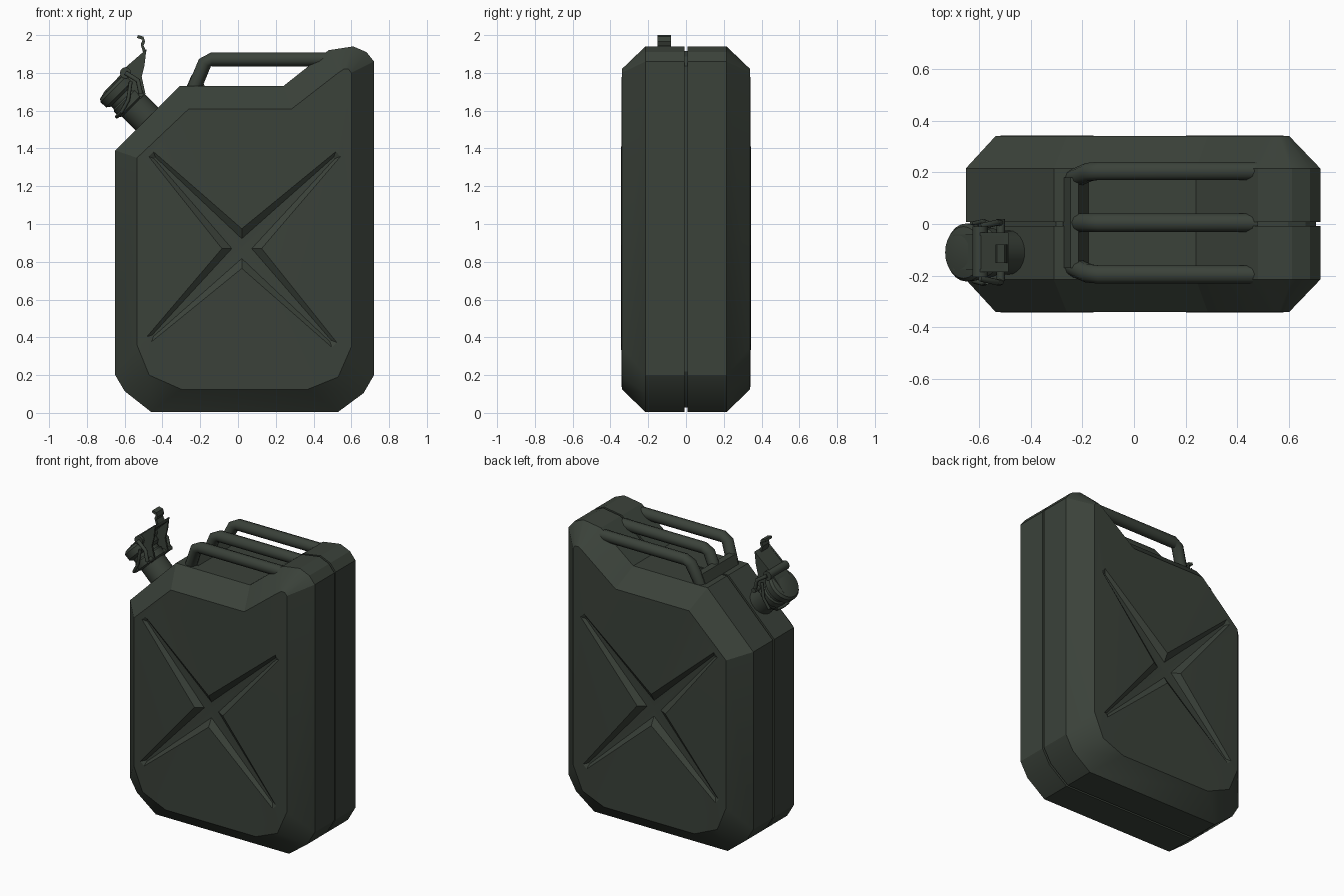
import bpy, bmesh, math
from mathutils import Vector

if "Cube" in bpy.data.objects:
    bpy.data.objects.remove(bpy.data.objects["Cube"], do_unlink=True)

paint = bpy.data.materials.new("dark olive paint")
paint.use_nodes = True
COLOUR = (0.043, 0.054, 0.042, 1)
paint.diffuse_color = COLOUR
paint.node_tree.nodes["Principled BSDF"].inputs["Base Color"].default_value = COLOUR


def finish(name, bm, angle=35):
    """Turn a bmesh into a painted object with sharp edges kept."""
    bmesh.ops.recalc_face_normals(bm, faces=bm.faces)
    mesh = bpy.data.meshes.new(name)
    bm.to_mesh(mesh)
    bm.free()
    mesh.materials.append(paint)
    ob = bpy.data.objects.new(name, mesh)
    bpy.context.collection.objects.link(ob)
    bpy.ops.object.select_all(action='DESELECT')
    ob.select_set(True)
    bpy.context.view_layer.objects.active = ob
    bpy.ops.object.shade_smooth_by_angle(angle=math.radians(angle))
    return ob


def bridge(bm, a, b):
    for i in range(len(a)):
        j = (i + 1) % len(a)
        bm.faces.new((a[i], a[j], b[j], b[i]))


def tube(name, points, radius, sides=10, closed=False):
    """Sweep a round section along a path."""
    pts = [Vector(p) for p in points]
    n = len(pts)
    bm = bmesh.new()
    rings = []
    for i, p in enumerate(pts):
        before = pts[i - 1] if i or closed else p
        after = pts[(i + 1) % n] if i < n - 1 or closed else p
        d = (after - before).normalized()
        ref = Vector((0, 1, 0)) if abs(d.y) < 0.9 else Vector((0, 0, 1))
        u = d.cross(ref).normalized()
        v = d.cross(u)
        rings.append([bm.verts.new(p + radius * (math.cos(t) * u + math.sin(t) * v))
                      for t in (math.tau * k / sides for k in range(sides))])
    for i in range(n if closed else n - 1):
        bridge(bm, rings[i], rings[(i + 1) % n])
    if not closed:
        bm.faces.new(rings[0])
        bm.faces.new(rings[-1])
    return finish(name, bm, 50)


def plate(name, outline, y0, y1):
    """Extrude an x-z outline between two depths."""
    bm = bmesh.new()
    a, b = ([bm.verts.new((x, y, z)) for x, z in outline] for y in (y0, y1))
    bridge(bm, a, b)
    bm.faces.new(a)
    bm.faces.new(b)
    return finish(name, bm)


# Can body: one pressed half shell, mirrored across the seam
outer = [(-.65, 1.39), (-.65, .2), (-.6, .115), (-.46, .005), (.53, .005), (.665, .105), (.72, .2),
         (.72, 1.86), (.68, 1.91), (.61, 1.94), (.48, 1.92), (.24, 1.73), (-.31, 1.73)]
inner = [(-.535, 1.35), (-.535, .36), (-.47, .2), (-.3, .125), (.37, .125), (.53, .19), (.6, .35),
         (.6, 1.8), (.585, 1.82), (.56, 1.82), (.53, 1.8), (.285, 1.61), (-.26, 1.61)]
mid = Vector((.03, .95))
groove = [mid + (Vector(p) - mid) * .975 for p in outer]
bm = bmesh.new()
layers = [[bm.verts.new((p[0], y, p[1])) for p in ring]
          for ring, y in ((inner, -.34), (outer, -.215), (outer, -.007), (groove, -.007), (groove, 0))]
for a, b in zip(layers, layers[1:]):
    bridge(bm, a, b)

# Pressed cross recess in the panel
hub = Vector((.02, .87))
tips = [(.53, 1.37), (.51, .36), (-.47, .39), (-.46, 1.37)]
notches = [(.125, .87), (.02, .765), (-.085, .87), (.02, .975)]
rim, floor = [], []
for tip, notch in zip(tips, notches):
    arm = Vector(tip) - hub
    side = Vector((-arm.y, arm.x)).normalized()
    for s in (1, -1):
        r = hub + arm + side * s * .018
        f = hub + arm * .96 + side * s * .005
        rim.append(bm.verts.new((r.x, -.343, r.y)))
        floor.append(bm.verts.new((f.x, -.328, f.y)))
    f = hub + (Vector(notch) - hub) * .5
    rim.append(bm.verts.new((notch[0], -.34, notch[1])))
    floor.append(bm.verts.new((f.x, -.31, f.y)))
bridge(bm, rim, floor)
centre = bm.verts.new((hub.x, -.308, hub.y))
for i, v in enumerate(floor):
    bm.faces.new((v, floor[(i + 1) % len(floor)], centre))
edges = [bm.edges.get((ring[i - 1], ring[i])) for ring in (rim, layers[0]) for i in range(len(ring))]
bmesh.ops.triangle_fill(bm, use_beauty=True, edges=edges, normal=(0, -1, 0))
body = finish("can_body", bm, 25)
mirror = body.modifiers.new("other half", 'MIRROR')
mirror.use_axis = (False, True, False)

# Three carrying handles with sloping legs
for name, y in (("back", .205), ("middle", .005), ("front", -.195)):
    tube(name + "_handle", [(.48, y, 1.872), (-.14, y, 1.872), (-.175, y * .98, 1.855),
                            (-.235, y * .85, 1.71)], .037)

# Foot joining the handle legs
plate("handle_foot", [(-.275, 1.72), (-.245, 1.79), (-.215, 1.8), (-.17, 1.72)], -.17, .18)

# Spout and cap, turned around an axis square to the sloping shoulder
base = Vector((-.4825, -.11, 1.5575))
axis = Vector((-1, 0, 1)).normalized()
across = Vector((1, 0, 1)).normalized()


def turned(name, profile, sides=24):
    bm = bmesh.new()
    rings = [[bm.verts.new(base + axis * h + r * (math.cos(t) * across + math.sin(t) * Vector((0, 1, 0))))
              for t in (math.tau * k / sides for k in range(sides))] for r, h in profile]
    for a, b in zip(rings, rings[1:]):
        bridge(bm, a, b)
    bm.faces.new(rings[0])
    bm.faces.new(rings[-1])
    return finish(name, bm)


turned("spout_neck", [(.085, -.04), (.085, .1), (.097, .11), (.097, .15), (.088, .16), (.088, .2)])
turned("cap", [(.09, .18), (.11, .195), (.112, .235), (.1, .25), (.05, .262)])


def wire(name, steps, radius):
    """Tube through points given as across, y and along-axis steps."""
    return tube(name, [base + across * a + axis * h + Vector((0, y, 0)) for a, y, h in steps], radius, 8)


# Clamp lever: two cheeks, a top strap and a curled thumb tab
cheek = [(-.61, 1.78), (-.6, 1.825), (-.485, 1.925), (-.495, 1.84), (-.51, 1.78), (-.49, 1.69), (-.53, 1.65)]
for name, y in (("front", -.185), ("back", -.045)):
    plate(name + "_cheek", cheek, y, y + .012)
plate("lever_strap", [(-.7, 1.7), (-.59, 1.83), (-.485, 1.925), (-.487, 1.9), (-.58, 1.81), (-.685, 1.69)],
      -.175, -.04)
plate("thumb_tab", [(-.5, 1.9), (-.515, 1.95), (-.505, 1.975), (-.535, 1.985), (-.53, 2.0), (-.5, 1.992),
                    (-.492, 1.965), (-.5, 1.945), (-.485, 1.915)], -.15, -.08)

# Hinge pins and locking wire
tube("lever_pin", [(-.595, -.205, 1.8), (-.595, -.01, 1.8)], .03, 12)
tube("hinge_pin", [(-.515, -.22, 1.69), (-.515, .02, 1.69)], .016)
for name, s in (("front", -1), ("back", 1)):
    wire(name + "_locking_wire", [(.08, s * .115, .2), (.0, s * .12, .14), (-.07, s * .112, .12),
                                  (-.1, s * .06, .12), (-.105, 0, .12)], .01)
    tube(name + "_bail", [(-.595, -.11 + s * .1, 1.8), (-.53, -.11 + s * .115, 1.76),
                          (-.515, -.11 + s * .115, 1.69)], .012, 8)
